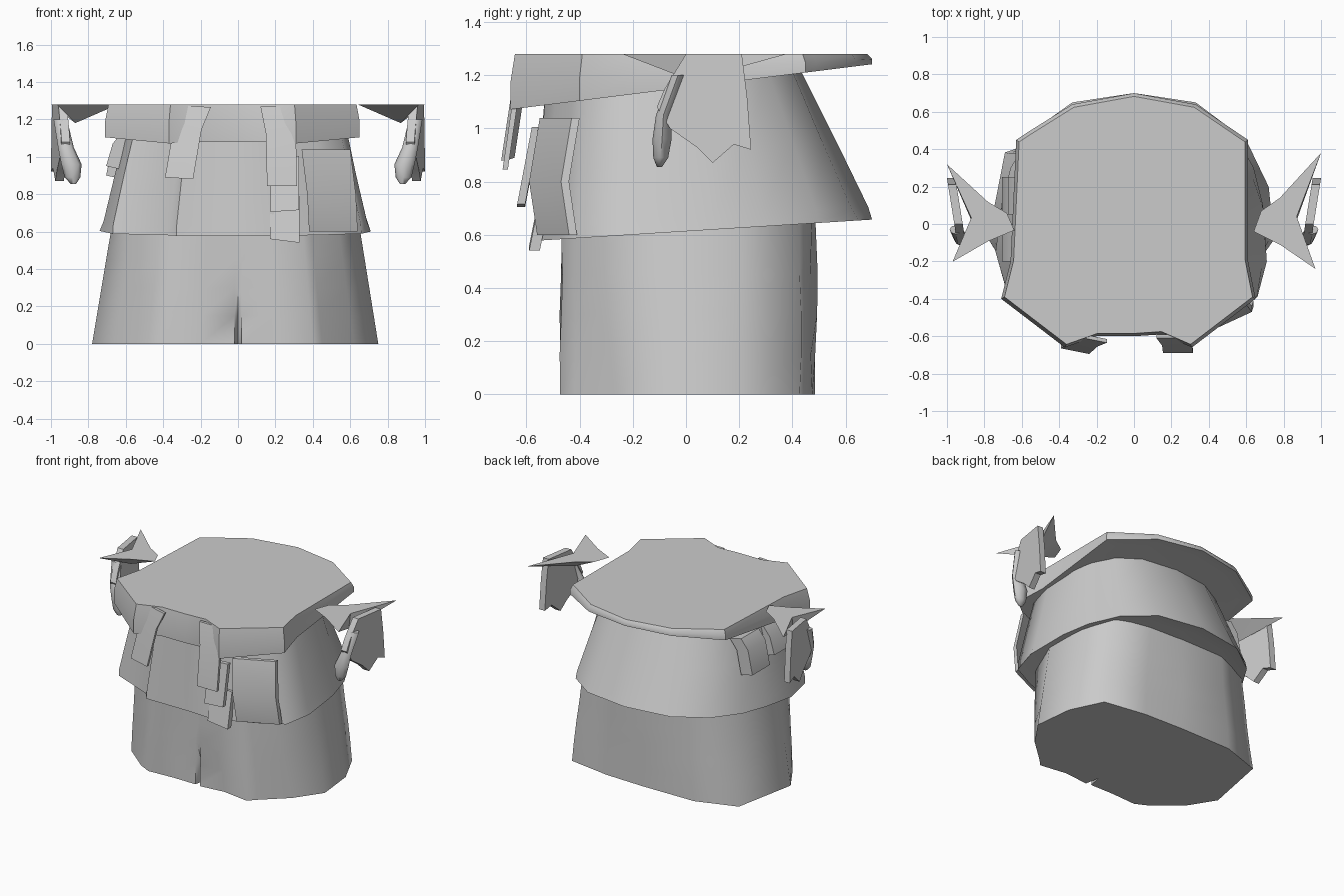
import bpy, bmesh, math
from mathutils import Vector

cube = bpy.data.objects.get("Cube")
if cube:
    bpy.data.objects.remove(cube, do_unlink=True)

GREY = (0.6, 0.6, 0.6, 1)
cloth = bpy.data.materials.new("grey_cloth")
cloth.use_nodes = True
cloth.diffuse_color = GREY
cloth.node_tree.nodes["Principled BSDF"].inputs["Base Color"].default_value = GREY
TOP = 1.28


def finish(name, bm, angle=40):
    bmesh.ops.recalc_face_normals(bm, faces=bm.faces)
    mesh = bpy.data.meshes.new(name)
    bm.to_mesh(mesh)
    bm.free()
    obj = bpy.data.objects.new(name, mesh)
    bpy.context.collection.objects.link(obj)
    mesh.materials.append(cloth)
    bpy.ops.object.select_all(action='DESELECT')
    obj.select_set(True)
    bpy.context.view_layer.objects.active = obj
    bpy.ops.object.shade_smooth_by_angle(angle=math.radians(angle))
    return obj


def loft(name, rings, angle=40):
    """Skin closed rings of equal length and cap both ends."""
    bm = bmesh.new()
    rows = [[bm.verts.new(p) for p in ring] for ring in rings]
    n = len(rows[0])
    for a, b in zip(rows, rows[1:]):
        for i in range(n):
            j = (i + 1) % n
            bm.faces.new((a[i], a[j], b[j], b[i]))
    bm.faces.new(rows[0])
    bm.faces.new(rows[-1])
    return finish(name, bm, angle)


def strip(name, path, across, thick=0.02):
    """Hanging cloth strip: path of centre points, full width vector."""
    half = Vector(across) / 2
    back = Vector((0, thick, 0))
    rings = []
    for p in path:
        p = Vector(p)
        rings.append([p - half, p + half, p + half + back, p - half + back])
    return loft(name, rings, 30)


# Trousers with chamfered front corners, pleats and a split that closes with height
leg_hem = [(0, -.36), (.02, -.46), (.2, -.45), (.4, -.47), (.45, -.42),
           (.62, -.27), (.75, -.08), (.72, .2), (.61, .43), (.3, .47),
           (0, .49), (-.4, .48), (-.69, .38), (-.78, -.08), (-.66, -.27),
           (-.48, -.42), (-.39, -.47), (-.2, -.45), (-.02, -.46)]


def leg_ring(z):
    t = z / .7
    ring = []
    for i, (x, y) in enumerate(leg_hem):
        if i == 0:
            y -= .1 * min(1, z / .3)
        if y < -.2 and abs(x) > .5:
            y -= .1 * min(1, t)
        wave = .012 * math.sin(i * 2.3 + z * 9)
        ring.append((x * (1 - .15 * t), y * (1 + wave), z))
    return ring


loft("trousers", [leg_ring(z) for z in (0, .15, .3, .45, .7)], 60)

# Flared overskirt, hem rising towards the back
skirt_hem = [(0, -.57), (.2, -.58), (.34, -.53), (.5, -.47), (.66, -.39), (.71, -.2),
             (.69, .1), (.64, .3), (.53, .5), (.33, .65), (0, .7),
             (-.33, .65), (-.54, .5), (-.66, .3), (-.71, .1), (-.74, -.15),
             (-.67, -.4), (-.38, -.51), (-.33, -.57), (-.18, -.57)]


def skirt_ring(t, ripple=0):
    ring = []
    for i, (x, y) in enumerate(skirt_hem):
        hem = .613 + .063 * y
        pull = .4 if y > 0 else .1
        s = 1 + ripple * (-1) ** i
        ring.append((x * (1 - .21 * t) * s, y * (1 - pull * t) * s, hem + (1.24 - hem) * t))
    return ring


inner_hem = [(x * .86, y * .82, z + .02) for x, y, z in skirt_ring(0)]
loft("overskirt", [inner_hem, skirt_ring(0), skirt_ring(.08, .012),
                   skirt_ring(.5, .012), skirt_ring(1)], 55)

# Tilted waist sash with a flat top
sash_line = [(0, -.6), (.15, -.59), (.31, -.66), (.65, -.4), (.61, -.2),
             (.61, .45), (.55, .49), (.33, .64), (0, .7), (-.33, .64),
             (-.57, .49), (-.63, .45), (-.66, -.2), (-.71, -.4), (-.37, -.66),
             (-.2, -.6)]


def sash_ring(scale, t):
    ring = []
    for x, y in sash_line:
        low = 1.154 + .125 * y
        ring.append((x * scale, y * scale, low + (TOP - low) * t))
    return ring


loft("waist_sash", [sash_ring(.88, .05), sash_ring(1, 0), sash_ring(1, .5),
                    sash_ring(.975, 1)], 45)

# Sash tails on the front
strip("right_tail", [(-.22, -.62, 1.27), (-.27, -.64, 1.15), (-.315, -.68, .885)],
      (.15, -.03, -.01))
strip("left_tail", [(.2, -.61, 1.27), (.23, -.65, 1.12), (.235, -.69, .845)],
      (.16, 0, 0))
strip("left_tail_middle", [(.25, -.58, 1.0), (.25, -.635, .71)], (.15, 0, .01), .03)
strip("left_tail_low", [(.25, -.54, .8), (.25, -.59, .55)], (.16, 0, -.02), .04)

# Layered flaps on the right hip and a panel at the left front corner
for drop, y in ((0, -.2), (.05, .05)):
    strip("right_hip_flap", [(-.57, y, 1.13), (-.625, y, 1.06), (-.66, y, .94 - drop)],
          (.09, 0, -.02), .2)
strip("left_front_panel", [(.47, -.49, 1.04), (.5, -.53, .8), (.51, -.5, .6)],
      (.26, .12, 0), .03)

# Sleeve remnants: star shaped folds sinking to a low point
star = [(.64, -.04), (.68, .07), (.78, .14), (1, .38), (.87, .04), (.97, -.24), (.78, -.11)]
# Cuff outline seen from the side, with a torn lower edge
cuff = [(0, TOP), (.21, TOP), (.23, 1.12), (.245, .92), (.18, .94), (.1, .87),
        (.04, .93), (-.06, 1.0), (-.11, 1.08), (-.08, 1.15)]

for side, label, reach in ((-1, "right", .84), (1, "left", 1)):
    bm = bmesh.new()
    rim = [bm.verts.new((side * x, y * reach, TOP)) for x, y in star]
    tip = bm.verts.new((side * .87, .02, 1.18))
    for a, b in zip(rim, rim[1:] + rim[:1]):
        bm.faces.new((a, b, tip))
    bm.faces.new(rim)
    finish(label + "_sleeve_fold", bm, 20)

    # Cuff sheet, angled inwards towards the front
    outer, inside = [], []
    for y, z in cuff:
        x = 1 - .16 * (.245 - y)
        outer.append((side * x, y, z))
        inside.append((side * (x - .045), y, z))
    loft(label + "_cuff", [inside, outer], 30)

    # Drooping finger of cloth in front of the cuff
    rings = []
    for x, y, z, r in ((.95, -.03, 1.2, .03), (.92, -.085, 1.05, .035),
                       (.89, -.09, .96, .045), (.885, -.095, .89, .035), (.88, -.1, .855, .012)):
        rings.append([(side * (x + 1.2 * r * math.cos(a)), y + .8 * r * math.sin(a), z)
                      for a in (k * math.tau / 8 for k in range(8))])
    loft(label + "_cuff_tip", rings, 60)
